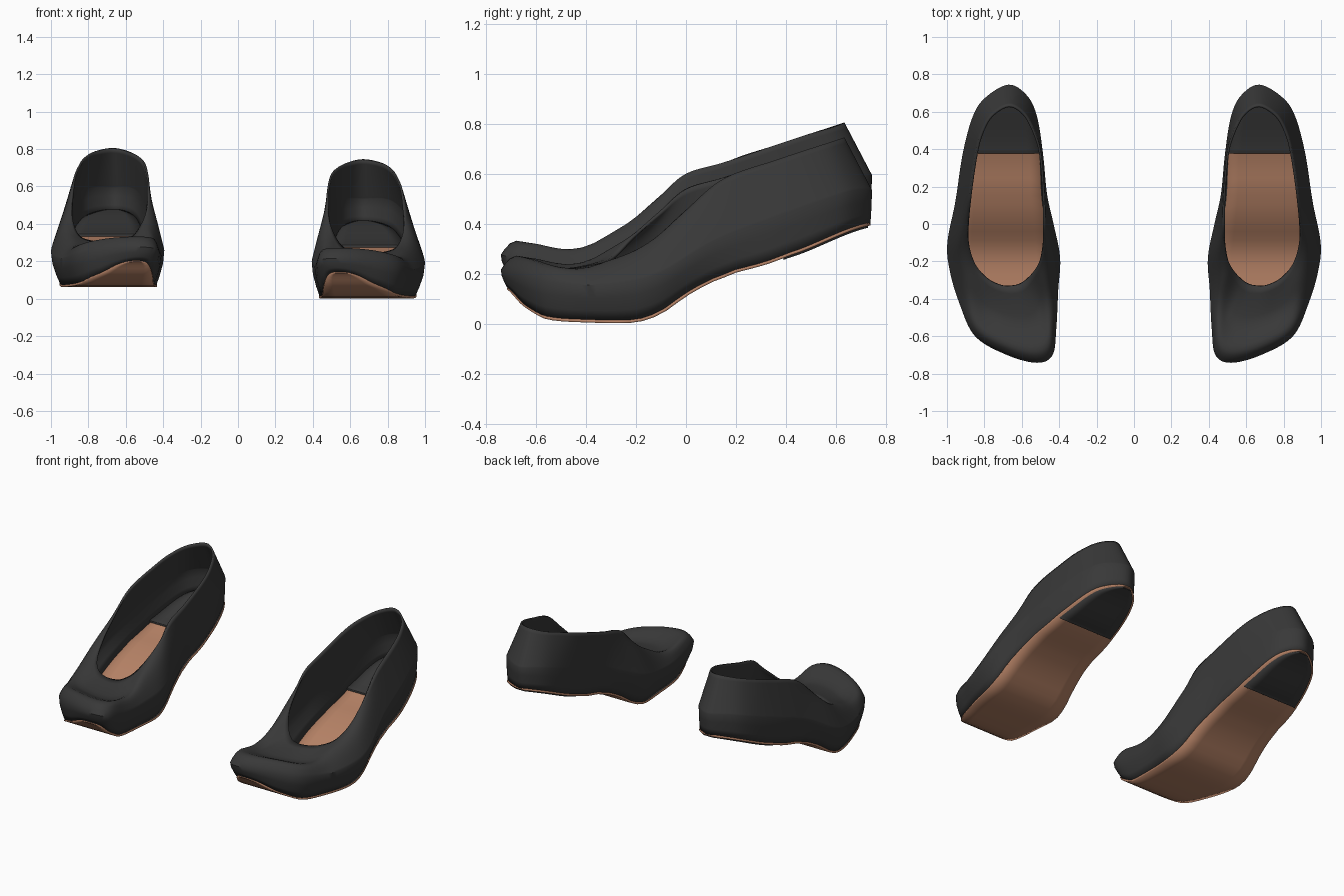
import bpy, bmesh, math
from mathutils import Vector

cube = bpy.data.objects.get("Cube")
if cube:
    bpy.data.objects.remove(cube, do_unlink=True)


def material(name, color):
    mat = bpy.data.materials.new(name)
    mat.use_nodes = True
    mat.diffuse_color = (*color, 1)
    bsdf = mat.node_tree.nodes["Principled BSDF"]
    bsdf.inputs["Base Color"].default_value = (*color, 1)
    bsdf.inputs["Roughness"].default_value = 0.7
    return mat


BLACK = material("black leather", (0.04, 0.04, 0.04))
BROWN = material("tan leather", (0.46, 0.22, 0.13))

# Widest line of the upper: heel, outer side, toe, inner side
OUTLINE = [(.67, .745, .53), (.79, .68, .53), (.86, .58, .50), (.915, .38, .43),
           (.955, .12, .33), (.998, -.1, .20), (.985, -.25, .16), (.935, -.42, .15),
           (.85, -.6, .17), (.68, -.70, .20), (.52, -.742, .21), (.435, -.70, .20),
           (.415, -.55, .17), (.405, -.35, .17), (.395, -.18, .20), (.43, 0, .28),
           (.465, .16, .36), (.487, .38, .43), (.52, .58, .50), (.575, .69, .53)]
# Rim of the foot opening, point for point with the outline
RIM = [(.67, .635, .74), (.765, .58, .722), (.82, .48, .69), (.85, .36, .65),
       (.88, .15, .575), (.89, 0, .45), (.88, -.12, .34), (.845, -.22, .27),
       (.78, -.295, .245), (.71, -.328, .24), (.65, -.33, .24), (.60, -.315, .25),
       (.55, -.27, .285), (.505, -.2, .36), (.48, -.1, .45), (.475, 0, .535),
       (.477, .15, .58), (.493, .36, .65), (.525, .48, .69), (.585, .59, .722)]
# Side profile of the sole, and the raised toe cap over the vamp
SOLE = [(-.72, .14), (-.65, .07), (-.56, .018), (-.4, .005), (-.2, .005), (-.1, .04),
        (0, .11), (.1, .165), (.2, .205), (.4, .268), (.745, .395)]
TOE_CAP = [(0, 0), (.06, .035), (.15, .052), (.3, .03), (.5, -.01), (.8, -.01), (1, 0)]


def spline(a, b, c, d, t):
    return 0.5 * (2 * b + (c - a) * t + (2 * a - 5 * b + 4 * c - d) * t * t
                  + (3 * b - a - 3 * c + d) * t ** 3)


def closed_curve(points, steps=6):
    p = [Vector(q) for q in points]
    n = len(p)
    return [spline(p[i - 1], p[i], p[(i + 1) % n], p[(i + 2) % n], k / steps)
            for i in range(n) for k in range(steps)]


def lookup(table, x):
    """Smooth height from a short profile."""
    x = min(max(x, table[0][0]), table[-1][0])
    i = next(k for k in range(len(table) - 1) if x <= table[k + 1][0])
    rows = [table[min(max(k, 0), len(table) - 1)][1] for k in range(i - 1, i + 3)]
    t = (x - table[i][0]) / (table[i + 1][0] - table[i][0])
    return spline(*rows, t)


def smooth(x):
    x = min(max(x, 0), 1)
    return x * x * (3 - 2 * x)


def add_mesh(name, rows, mat, side, lift, closed, thickness, offset):
    """Skin rows of points and give the sheet a thickness."""
    bm = bmesh.new()
    grid = [[bm.verts.new((p.x * side, p.y, p.z + lift)) for p in row] for row in rows]
    for low, high in zip(grid, grid[1:]):
        n = len(low)
        for i in range(n if closed else n - 1):
            j = (i + 1) % n
            bm.faces.new((low[i], high[i], high[j], low[j]))
    if side < 0:
        bmesh.ops.reverse_faces(bm, faces=bm.faces[:])
    mesh = bpy.data.meshes.new(name)
    bm.to_mesh(mesh)
    bm.free()
    mesh.materials.append(mat)
    obj = bpy.data.objects.new(name, mesh)
    bpy.context.collection.objects.link(obj)
    solid = obj.modifiers.new("thickness", "SOLIDIFY")
    solid.thickness, solid.offset = thickness, offset
    bpy.ops.object.select_all(action="DESELECT")
    obj.select_set(True)
    bpy.context.view_layer.objects.active = obj
    bpy.ops.object.shade_smooth_by_angle(angle=math.radians(40))


outline, rim = closed_curve(OUTLINE), closed_curve(RIM)


def sole_point(p):
    """Tuck the outline in under the foot."""
    tuck = 0.96 - 0.11 * smooth((0.45 - p.y) / 0.6)
    y = p.y * (0.965 if p.y < 0 else 0.992)
    return Vector((0.68 + (p.x - 0.68) * tuck, y, lookup(SOLE, y)))


sole_edge = [sole_point(p) for p in outline]


def upper_rows():
    rows = [sole_edge]
    for t in (0.3, 0.65):
        rows.append([Vector((*a.lerp(b, math.sin(t * math.pi / 2)).xy, a.z + (b.z - a.z) * t))
                     for a, b in zip(sole_edge, outline)])
    for t in (0, .04, .09, .15, .22, .3, .4, .5, .6, .7, .8, .9, 1):
        row = []
        for a, b in zip(outline, rim):
            p = a.lerp(b, t)
            toe = smooth((-0.4 - a.y) / 0.28)
            ball = smooth((0.1 - a.y) / 0.3) * (1 - toe)
            p.z += toe * lookup(TOE_CAP, t) + ball * 0.03 * math.sin(math.pi * t)
            row.append(p)
        rows.append(row)
    return rows


def span(y):
    """Left and right limits of the sole at one station."""
    xs = []
    for a, b in zip(sole_edge, sole_edge[1:] + sole_edge[:1]):
        if (a.y - y) * (b.y - y) <= 0 and a.y != b.y:
            xs.append(a.x + (b.x - a.x) * (y - a.y) / (b.y - a.y))
    return min(xs), max(xs)


def sole_rows(start, end, margin, rise, count=48):
    rows = []
    for i in range(count + 1):
        y = start + (end - start) * (1 - math.cos(math.pi * i / count)) / 2
        x0, x1 = span(y)
        x0, x1 = x0 - margin, x1 + margin
        rows.append([Vector((x0 + (x1 - x0) * k / 6, y, lookup(SOLE, y) + rise))
                     for k in range(7)])
    return rows


front = min(p.y for p in sole_edge) + 0.0005
back = max(p.y for p in sole_edge) - 0.0005

# The right shoe mirrors the left and sits a little higher
for label, side, lift in (("left", 1, 0.006), ("right", -1, 0.066)):
    add_mesh(label + "_shoe_upper", upper_rows(), BLACK, side, lift, True, 0.012, -1)
    add_mesh(label + "_shoe_sole", sole_rows(front, back, 0.004, 0), BROWN,
             side, lift, False, 0.012, 0)
    add_mesh(label + "_heel_pad", sole_rows(0.385, back - 0.012, -0.012, 0.004), BLACK,
             side, lift, False, 0.034, 0)
